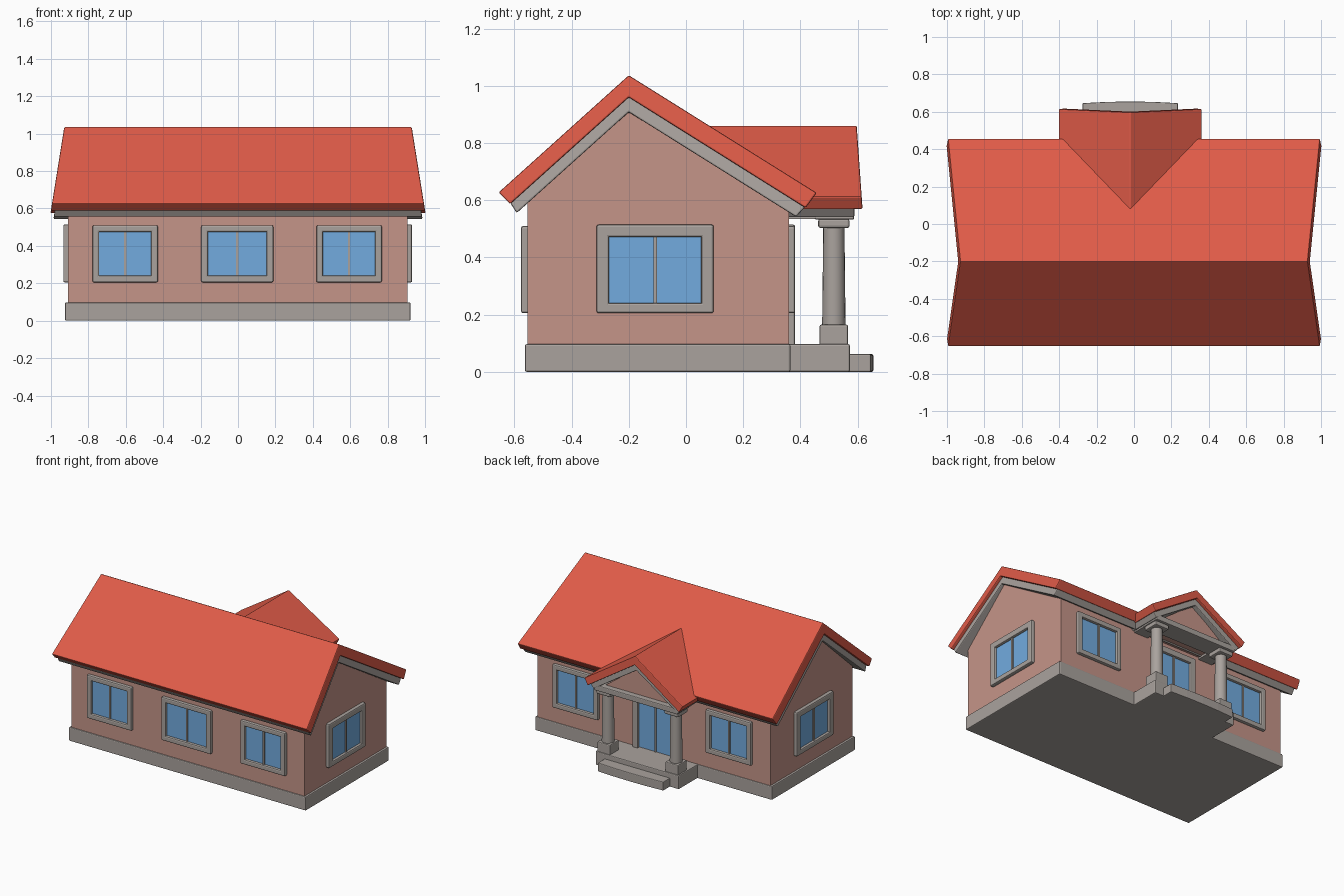
import bpy, bmesh, math
from mathutils import Vector, Matrix

if "Cube" in bpy.data.objects:
    bpy.data.objects.remove(bpy.data.objects["Cube"])


def mat(name, r, g, b):
    m = bpy.data.materials.new(name)
    m.diffuse_color = (r, g, b, 1)
    m.use_nodes = True
    m.node_tree.nodes["Principled BSDF"].inputs["Base Color"].default_value = m.diffuse_color
    return m


RED = mat("roof red", 0.74, 0.105, 0.065)
PINK = mat("wall pink", 0.56, 0.30, 0.25)
GREY = mat("trim grey", 0.40, 0.365, 0.34)
BLUE = mat("glass blue", 0.17, 0.41, 0.74)
PX = -0.02  # porch centre line


def finish(name, bm, material, bevel=0.0):
    bmesh.ops.recalc_face_normals(bm, faces=bm.faces)
    me = bpy.data.meshes.new(name)
    bm.to_mesh(me)
    bm.free()
    me.materials.append(material)
    ob = bpy.data.objects.new(name, me)
    bpy.context.collection.objects.link(ob)
    if bevel:
        b = ob.modifiers.new("Bevel", 'BEVEL')
        b.width, b.segments, b.limit_method = bevel, 2, 'ANGLE'
    return ob


def box(name, lo, hi, material, bevel=0.0):
    bm = bmesh.new()
    bmesh.ops.create_cube(bm, size=1)
    for v in bm.verts:
        v.co = Vector([l + (c + 0.5) * (h - l) for c, l, h in zip(v.co, lo, hi)])
    return finish(name, bm, material, bevel)


def prism(name, profile, place_a, place_b, material, bevel=0.0):
    """Join two copies of a 2D profile, each placed by a function (u, z) -> xyz."""
    bm = bmesh.new()
    a = [bm.verts.new(place_a(*p)) for p in profile]
    b = [bm.verts.new(place_b(*p)) for p in profile]
    bm.faces.new(a)
    bm.faces.new(b[::-1])
    n = len(a)
    for i in range(n):
        bm.faces.new((a[i], b[i], b[(i + 1) % n], a[(i + 1) % n]))
    return finish(name, bm, material, bevel)


def chevron(u0, top, inner, sl, sr, outer_ends, inner_ends):
    """Bent strip with ridge at u0 and the given left and right slopes."""
    z = lambda apex, u: apex - (sl * (u0 - u) if u < u0 else sr * (u - u0))
    (ol, orr), (il, ir) = outer_ends, inner_ends
    return [(ol, z(top, ol)), (u0, top), (orr, z(top, orr)),
            (ir, z(inner, ir)), (u0, inner), (il, z(inner, il))]


# Main house
box("foundation", (-0.925, -0.563, 0), (0.922, 0.365, 0.097), GREY, 0.006)
SL, SR = 0.90, 0.626
walls = [(-0.555, 0.05), (-0.555, 0.60), (-0.2, 0.92), (0.36, 0.57), (0.36, 0.05)]
prism("walls", walls, lambda y, z: (-0.91, y, z), lambda y, z: (0.907, y, z), PINK)


def main_roof(name, prof, ridge_x, material):
    end = lambda z: ridge_x + (1.035 - z) * 0.16   # raked gable ends
    prism(name, prof, lambda y, z: (-end(z), y, z), lambda y, z: (end(z), y, z), material, 0.006)


main_roof("main_roof", chevron(-0.2, 1.037, 0.96, SL, SR, (-0.655, 0.457), (-0.615, 0.418)), 0.929, RED)
main_roof("main_roof_trim", chevron(-0.2, 0.965, 0.908, SL, SR, (-0.615, 0.418), (-0.592, 0.385)), 0.908, GREY)

# Porch roof, gable and beam
def porch(name, prof, y0, y_ridge, rake, material, bevel=0.005):
    prism(name, prof, lambda x, z: (x + PX, y0, z),
          lambda x, z: (x + PX, y_ridge + (0.86 - z) * rake, z), material, bevel)


porch("porch_roof", chevron(0, 0.862, 0.80, 0.65, 0.65, (-0.383, 0.383), (-0.357, 0.357)), 0.03, 0.597, 0.07, RED)
porch("porch_roof_trim", chevron(0, 0.805, 0.755, 0.65, 0.65, (-0.355, 0.355), (-0.33, 0.33)), 0.2, 0.58, 0.03, GREY)
porch("porch_gable", [(-0.29, 0.55), (0, 0.765), (0.29, 0.55)], 0.3, 0.55, 0, PINK, 0)
box("porch_beam_front", (PX - 0.325, 0.45, 0.532), (PX + 0.325, 0.588, 0.572), GREY, 0.006)
for s in (-1, 1):
    xs = sorted((PX + s * 0.21, PX + s * 0.32))
    box("porch_beam_side", (xs[0], 0.33, 0.535), (xs[1], 0.5, 0.57), GREY)

# Porch floor and step (slightly bowed front)
box("porch_floor", (PX - 0.325, 0.33, 0), (PX + 0.325, 0.573, 0.097), GREY, 0.006)
arc = [(PX + 0.255 * t, 0.655 - 0.009 * t * t) for t in (-1, -0.5, 0, 0.5, 1)]
outline = [(PX - 0.255, 0.5)] + arc + [(PX + 0.255, 0.5)]
prism("porch_step", outline, lambda x, y: (x, y, 0), lambda x, y: (x, y, 0.062), GREY, 0.005)

# Columns
for s in (-1, 1):
    cx, cy = PX + s * 0.265, 0.517
    box("column_base", (cx - 0.05, cy - 0.05, 0.09), (cx + 0.05, cy + 0.05, 0.165), GREY, 0.006)
    box("column_capital", (cx - 0.055, cy - 0.055, 0.503), (cx + 0.055, cy + 0.055, 0.535), GREY, 0.008)
    bm = bmesh.new()
    bmesh.ops.create_cone(bm, cap_ends=True, segments=20, radius1=0.041, radius2=0.037, depth=0.36,
                          matrix=Matrix.Translation((cx, cy, 0.335)))
    col = finish("column_shaft", bm, GREY)
    bpy.context.view_layer.objects.active = col
    col.select_set(True)
    bpy.ops.object.shade_smooth_by_angle(angle=math.radians(40))
    col.select_set(False)


def window(name, centre, turn, w, z0, z1, border=0.036, sill=0.036):
    """Frame, glass and mullion made facing -y, then turned into place."""
    h, d = w / 2, 0.022
    parts = [box(name + "_glass", (-h + 0.01, -0.004, z0 + 0.01), (h - 0.01, 0.004, z1 - 0.01), BLUE),
             box(name + "_mullion", (-0.006, -0.012, z0 + 0.01), (0.006, 0.002, z1 - 0.01), GREY),
             box(name + "_frame_top", (-h, -d, z1 - border), (h, 0.01, z1), GREY, 0.008)]
    if sill:
        parts.append(box(name + "_frame_bottom", (-h, -d, z0), (h, 0.01, z0 + sill), GREY, 0.008))
    for s in (-1, 1):
        xs = sorted((s * h, s * (h - border)))
        parts.append(box(name + "_frame_side", (xs[0], -d, z0), (xs[1], 0.01, z1), GREY, 0.008))
    for p in parts:
        p.data.transform(Matrix.Translation(centre) @ Matrix.Rotation(turn, 4, 'Z'))


# Windows on all four sides and the glazed door
for x, w in ((-0.603, 0.35), (-0.004, 0.385), (0.594, 0.35)):
    window("front_window", (x, -0.555, 0), 0, w, 0.205, 0.51)
for x in (-0.594, 0.6):
    window("back_window", (x, 0.36, 0), math.pi, 0.355, 0.205, 0.51)
window("right_window", (0.909, -0.108, 0), math.pi / 2, 0.41, 0.205, 0.515, 0.044)
window("left_window", (-0.912, -0.108, 0), -math.pi / 2, 0.41, 0.205, 0.515, 0.044)
window("door", (PX, 0.36, 0), math.pi, 0.35, 0.09, 0.515, 0.044, 0)
